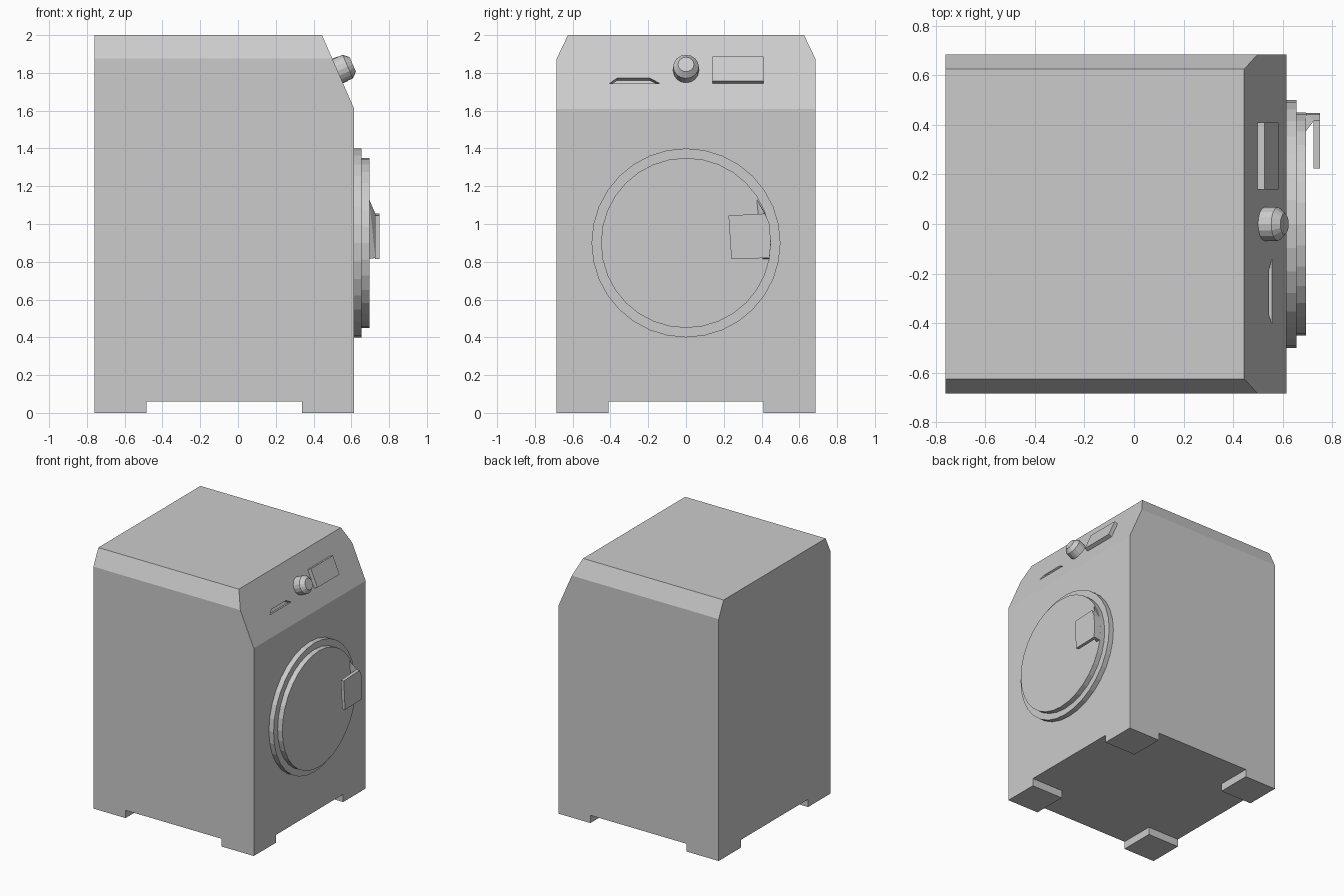
import bpy, bmesh, math
from mathutils import Vector, Matrix

if "Cube" in bpy.data.objects:
    bpy.data.objects.remove(bpy.data.objects["Cube"])


def finish(name, bm):
    bmesh.ops.recalc_face_normals(bm, faces=bm.faces)
    me = bpy.data.meshes.new(name)
    bm.to_mesh(me)
    bm.free()
    ob = bpy.data.objects.new(name, me)
    bpy.context.collection.objects.link(ob)
    return ob


def hull(name, pts):
    """Convex solid around a few points, with flat faces merged."""
    bm = bmesh.new()
    for p in pts:
        bm.verts.new(p)
    bmesh.ops.convex_hull(bm, input=bm.verts)
    bmesh.ops.dissolve_limit(bm, angle_limit=0.01, verts=bm.verts, edges=bm.edges)
    return finish(name, bm)


def box(name, x, y, z):
    return hull(name, [(a, b, c) for a in x for b in y for c in z])


def lathe(name, base, axis, rings, segs):
    """Closed turned part; rings are (height, radius) along the axis."""
    bm = bmesh.new()
    rot = Vector(axis).to_track_quat('Z', 'Y').to_matrix().to_4x4()
    loops = [[bm.verts.new((r * math.cos(2 * math.pi * i / segs),
                            r * math.sin(2 * math.pi * i / segs), h))
              for i in range(segs)] for h, r in rings]
    for a, b in zip(loops, loops[1:]):
        for i in range(segs):
            j = (i + 1) % segs
            bm.faces.new((a[i], a[j], b[j], b[i]))
    bm.faces.new(loops[0])
    bm.faces.new(loops[-1])
    bmesh.ops.transform(bm, matrix=Matrix.Translation(base) @ rot, verts=bm.verts)
    return finish(name, bm)


def cut(target, cutter):
    m = target.modifiers.new(cutter.name, 'BOOLEAN')
    m.operation, m.solver, m.object = 'DIFFERENCE', 'EXACT', cutter
    cutter.hide_render = True
    cutter.hide_set(True)


# Sloped control face: maps (y, z on the slope, height off it) to a point
SLOPE = Vector((0.39, 0, 0.17)).normalized()


def on_slope(y, z, h=0.0):
    return Vector((0.445 + (2 - z) * 0.17 / 0.39, y, z)) + SLOPE * h


# Cabinet with sloped control face and chamfered top sides
pts = []
for s in (-1, 1):
    y = 0.685 * s
    pts += [(-0.76, y, 0), (0.615, y, 0), (0.615, y, 1.61), on_slope(y, 1.875),
            (-0.76, y, 1.875), (0.445, 0.625 * s, 2), (-0.76, 0.625 * s, 2)]
cabinet = hull("cabinet", pts)

# Undercuts leave a square foot at each corner
cut(cabinet, box("undercut_across", (-0.485, 0.34), (-1, 1), (-0.1, 0.06)))
cut(cabinet, box("undercut_along", (-1, 1), (-0.41, 0.41), (-0.1, 0.06)))

# Drawer grip recess
cut(cabinet, hull("grip_cutter", [on_slope(y, z, h) for h in (-0.03, 0.03)
    for y, z in ((-0.405, 1.745), (-0.14, 1.745), (-0.19, 1.772), (-0.365, 1.772))]))

# Round door in two steps
lathe("door", (0.61, 0, 0.9), (1, 0, 0),
      [(0, 0.5), (0.045, 0.5), (0.045, 0.45), (0.085, 0.45)], 32)

# Door handle: plate standing on a stem that follows the rim
plate = [(0.225, 1.045), (0.24, 0.815), (0.442, 0.82), (0.449, 0.9), (0.442, 1.0), (0.418, 1.055)]
hull("handle_plate", [(x, y, z) for x in (0.725, 0.75) for y, z in plate])
foot = [(0.374, 1.132), (0.442, 1.0), (0.449, 0.9), (0.442, 0.815), (0.405, 0.815)]
neck = [(0.418, 1.055), (0.442, 1.0), (0.449, 0.9), (0.442, 0.82), (0.42, 0.82)]
hull("handle_stem", [(0.694, y, z) for y, z in foot] + [(0.727, y, z) for y, z in neck])

# Program knob
lathe("knob", on_slope(0, 1.81, -0.005), SLOPE,
      [(0, 0.068), (0.063, 0.068), (0.092, 0.042)], 16)

# Display panel
hull("display_panel", [on_slope(y, z, h) for y in (0.14, 0.41)
                       for z in (1.745, 1.875) for h in (-0.005, 0.03)])
